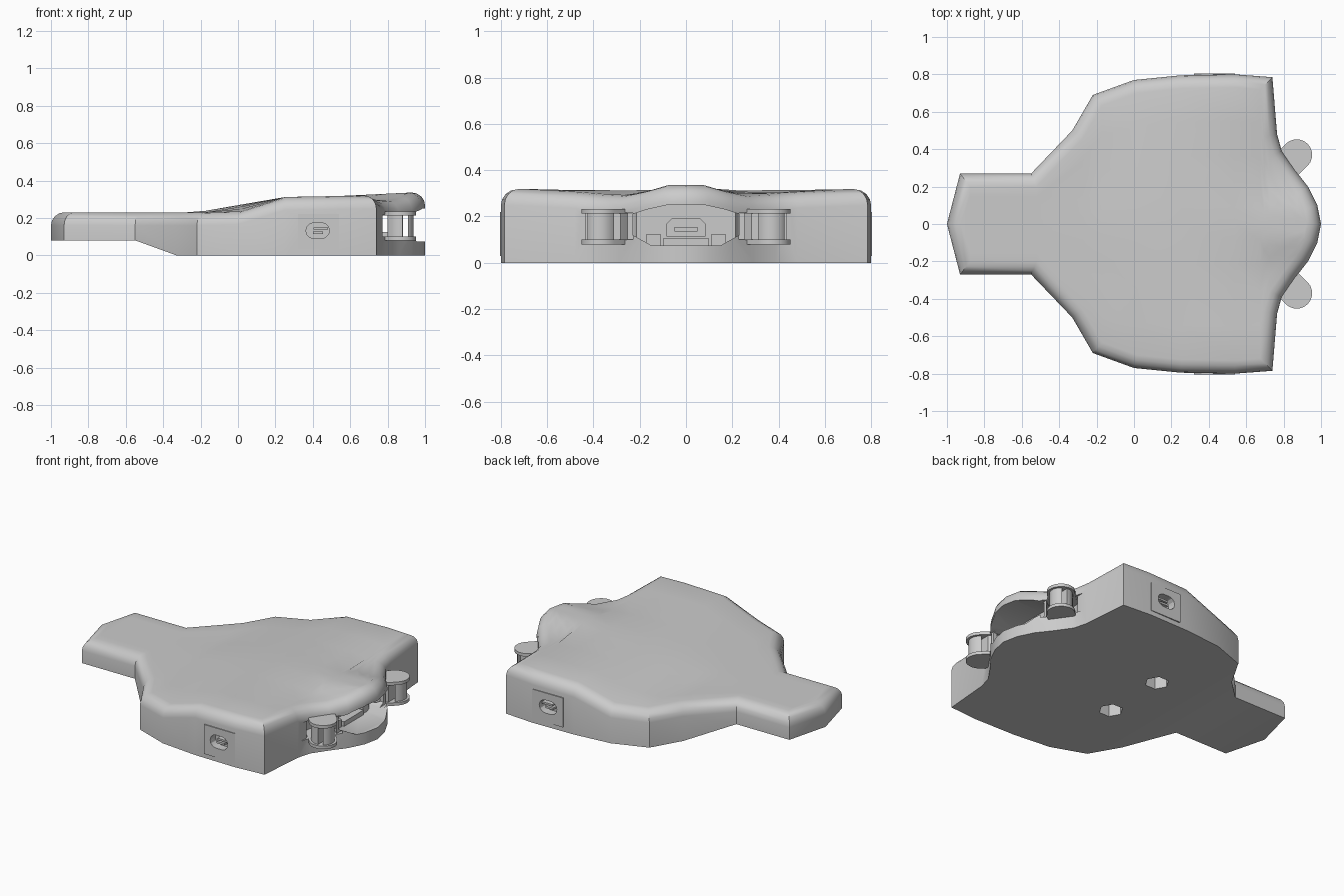
import bpy, bmesh, math
from mathutils import Vector

if "Cube" in bpy.data.objects:
    bpy.data.objects.remove(bpy.data.objects["Cube"])


def lerp_table(t, table):
    if t <= table[0][0]:
        return table[0][1]
    for (a, va), (b, vb) in zip(table, table[1:]):
        if t <= b:
            return va + (vb - va) * (t - a) / (b - a)
    return table[-1][1]


def finish(name, bm):
    bmesh.ops.recalc_face_normals(bm, faces=bm.faces[:])
    me = bpy.data.meshes.new(name)
    bm.to_mesh(me)
    bm.free()
    ob = bpy.data.objects.new(name, me)
    bpy.context.collection.objects.link(ob)
    return ob


def prism(name, pts, axis, lo, hi):
    """Extrude a flat outline along x, y or z."""
    place = {'x': lambda p, h: (h, p[0], p[1]),
             'y': lambda p, h: (p[0], h, p[1]),
             'z': lambda p, h: (p[0], p[1], h)}[axis]
    bm = bmesh.new()
    a = [bm.verts.new(place(p, lo)) for p in pts]
    b = [bm.verts.new(place(p, hi)) for p in pts]
    bm.faces.new(a)
    bm.faces.new(b[::-1])
    for i in range(len(a)):
        j = (i + 1) % len(a)
        bm.faces.new((a[i], a[j], b[j], b[i]))
    return finish(name, bm)


def box(name, x0, x1, y0, y1, z0, z1):
    return prism(name, [(x0, y0), (x1, y0), (x1, y1), (x0, y1)], 'z', z0, z1)


def pill(p, q, r, n=10):
    """Outline of a stadium from p to q."""
    a0 = math.atan2(q[1] - p[1], q[0] - p[0])
    out = []
    for c, start in ((q, a0 - math.pi / 2), (p, a0 + math.pi / 2)):
        for i in range(n + 1):
            a = start + math.pi * i / n
            out.append((c[0] + r * math.cos(a), c[1] + r * math.sin(a)))
    return out


def cut(ob, *cutters):
    for c in cutters:
        c.hide_render = True
        m = ob.modifiers.new("cut", 'BOOLEAN')
        m.operation, m.solver, m.object = 'DIFFERENCE', 'EXACT', c
        bpy.context.view_layer.objects.active = ob
        bpy.ops.object.modifier_apply(modifier=m.name)


def smooth(ob, deg=30):
    bpy.ops.object.select_all(action='DESELECT')
    ob.select_set(True)
    bpy.context.view_layer.objects.active = ob
    bpy.ops.object.shade_smooth_by_angle(angle=math.radians(deg))


# Shell outline, +y half from tail to nose
HALF = [(-1, 0), (-.93, .27), (-.55, .27), (-.33, .5), (-.22, .69), (0, .77),
        (.25, .795), (.54, .80), (.74, .785), (.765, .48), (.79, .39),
        (.86, .29), (.93, .2), (.98, .1), (1, 0)]
N = len(HALF)
RING = [Vector(p) for p in HALF + [(x, -y) for x, y in HALF[-2:0:-1]]]


def top_z(x, y):
    y = abs(y)
    start = lerp_table(y, [(.1, -.22), (.65, 0)])
    z = lerp_table(x, [(start, .23), (.25, .312), (.7, .32)])
    dip = lerp_table(y, [(.08, 0), (.25, .028), (.4, .02), (.7, 0)])
    lift = lerp_table(y, [(.08, .016), (.2, 0)])
    return (z - dip * lerp_table(x, [(.5, 0), (.72, 1)])
            + lift * lerp_table(x, [(.6, 0), (.93, 1)]))


def bottom_z(x):
    return lerp_table(x, [(-.55, .08), (-.33, 0)])


def inset(d):
    out = []
    for i, p in enumerate(RING):
        e1 = (p - RING[i - 1]).normalized()
        e2 = (RING[(i + 1) % len(RING)] - p).normalized()
        n1, n2 = Vector((e1.y, -e1.x)), Vector((e2.y, -e2.x))
        out.append(p + (n1 + n2) * (d / (1 + n1.dot(n2))))
    return out


def build_shell():
    bm = bmesh.new()
    rings = [[bm.verts.new((p.x, p.y, bottom_z(p.x))) for p in RING]]
    r = .07
    inner = inset(r)
    for k in range(5):                       # rounded shoulder
        a = math.pi / 2 * k / 4
        pts = inset(r * (1 - math.cos(a)))
        rings.append([bm.verts.new((p.x, p.y, top_z(q.x, q.y) - r * (1 - math.sin(a))))
                      for p, q in zip(pts, inner)])
    for a, b in zip(rings, rings[1:]):
        for i in range(len(a)):
            j = (i + 1) % len(a)
            bm.faces.new((a[i], a[j], b[j], b[i]))

    def cap(ring, fracs, zf):                # strips across the width
        rows = []
        for i in range(N):
            p, m = ring[i], ring[-i % len(ring)]
            if p is m:
                rows.append([p] * (len(fracs) + 2))
                continue
            mid = [bm.verts.new((p.co.x, p.co.y * f, zf(p.co.x, p.co.y * f))) for f in fracs]
            rows.append([p] + mid + [m])
        for a, b in zip(rows, rows[1:]):
            for k in range(len(a) - 1):
                f = list(dict.fromkeys((a[k], a[k + 1], b[k + 1], b[k])))
                bm.faces.new(f)
    cap(rings[-1], (.75, .5, .3, .12, 0, -.12, -.3, -.5, -.75), top_z)
    cap(rings[0], (), None)
    return finish("shell", bm)


shell = build_shell()

# Nose mouth and connector socket
MOUTH = [(-.23, .12), (-.15, .075), (.15, .075), (.23, .12), (.23, .21),
         (.17, .23), (.08, .25), (-.08, .25), (-.17, .23), (-.23, .21)]
SOCKET = [(-.085, .115), (.085, .115), (.085, .165), (.06, .19), (-.06, .19), (-.085, .165)]
cut(shell, prism("mouth_cutter", MOUTH, 'x', .77, 1.1),
    prism("socket_cutter", SOCKET, 'x', .66, .9))
box("connector_tongue", .65, .76, -.05, .05, .135, .155)
box("connector_ledge", .76, .83, -.10, .10, .07, .105)
for s in (-1, 1):
    y = sorted((s * .11, s * .17))
    box("mouth_step", .76, .82, *y, .07, .125)

# Two hexagonal screw holes in the underside
for s in (-1, 1):
    hexagon = [(.072 * math.cos(math.pi * i / 3), s * .21 + .072 * math.sin(math.pi * i / 3))
               for i in range(6)]
    cut(shell, prism("screw_hole_cutter", hexagon, 'z', -.1, .1))

for s in (-1, 1):
    # Strap posts beside the nose
    inn, out = (.80, s * .30), (.87, s * .37)
    cut(shell, prism("post_pocket_cutter", pill(inn, out, .092), 'z', .098, .217))
    core = prism("strap_post_core", pill(inn, out, .068), 'z', .09, .225)
    ys = sorted((s * .2, s * .5))
    cut(core, box("core_slot_cutter", .88, .908, *ys, .1, .215),
        box("core_back_cutter", .6, .80, *ys, .05, .3))
    smooth(core)
    for z0, z1 in ((.08, .10), (.213, .233)):
        smooth(prism("strap_post_flange", pill(inn, out, .083), 'z', z0, z1))

    # Side port: raised plate, recessed pill and tongue
    ya, yb = sorted((s * .77, s * .804))
    plate = box("side_port_plate", .32, .54, ya, yb, .03, .22)
    port = prism("side_port_cutter", pill((.405, .132), (.447, .132), .042, 6),
                 'y', *sorted((s * .75, s * .9)))
    cut(shell, port)
    cut(plate, port)
    y = sorted((s * .74, s * .79))
    box("side_port_tongue", .40, .455, *y, .115, .128)
    box("side_port_contact", .405, .48, *y, .138, .150)

# Narrow through-slots behind the posts
for x0, x1 in ((.772, .80), (.882, .908)):
    cut(shell, box("through_slot_cutter", x0, x1, -.47, .47, .1, .215))
smooth(shell)

for ob in list(bpy.data.objects):
    if ob.name.split(".")[0].endswith("_cutter"):
        bpy.data.objects.remove(ob)
